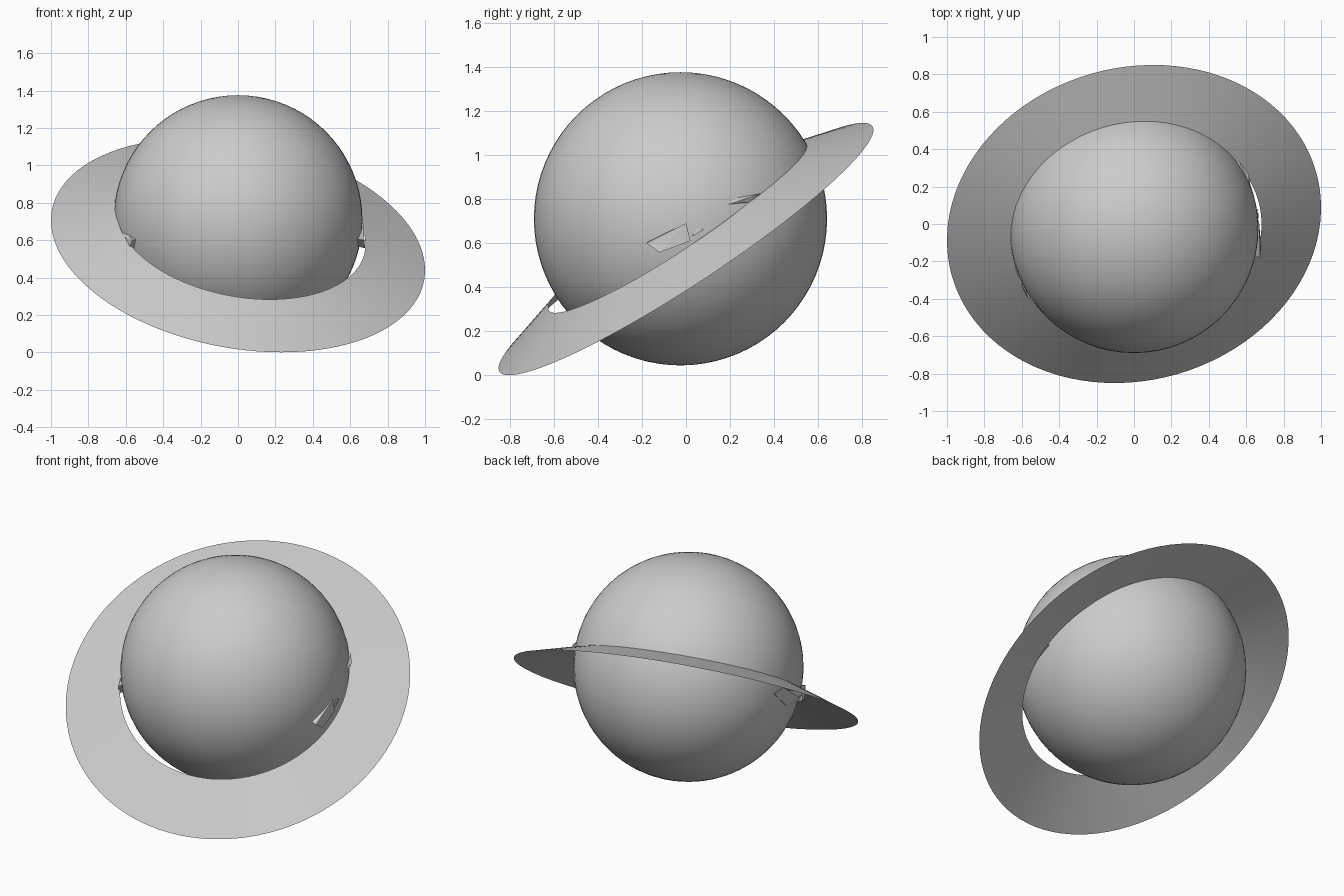
import bpy, bmesh, math
from mathutils import Vector

if "Cube" in bpy.data.objects:
    bpy.data.objects.remove(bpy.data.objects["Cube"])

grey = bpy.data.materials.new("plain grey")
grey.diffuse_color = (0.6, 0.6, 0.6, 1)
grey.use_nodes = True
grey.node_tree.nodes["Principled BSDF"].inputs["Base Color"].default_value = grey.diffuse_color

CENTRE = Vector((0, -0.025, 0.71))      # globe centre
RADIUS = 0.665


def finish(name, smooth):
    ob = bpy.context.object
    ob.name = name
    ob.data.materials.append(grey)
    if smooth:
        bpy.ops.object.shade_smooth_by_angle(angle=math.radians(35))
    return ob


def plate(name, points, lift):
    """Thin faceted chunk on the globe: rim points, a raised middle, buried base."""
    bm = bmesh.new()
    rim = [Vector(p) for p in points]
    mid = sum(rim, Vector()) / len(rim)
    mid = CENTRE + (mid - CENTRE).normalized() * lift
    top = [bm.verts.new(p) for p in rim]
    base = [bm.verts.new(CENTRE + (p - CENTRE) * 0.93) for p in rim]
    apex = bm.verts.new(mid)
    n = len(rim)
    for i in range(n):
        j = (i + 1) % n
        bm.faces.new((top[i], top[j], apex))
        bm.faces.new((top[j], top[i], base[i], base[j]))
    bm.faces.new(base[::-1])
    bmesh.ops.recalc_face_normals(bm, faces=bm.faces[:])
    me = bpy.data.meshes.new(name)
    bm.to_mesh(me)
    bm.free()
    me.materials.append(grey)
    ob = bpy.data.objects.new(name, me)
    bpy.context.collection.objects.link(ob)


# Globe
bpy.ops.mesh.primitive_uv_sphere_add(segments=64, ring_count=40, radius=RADIUS, location=CENTRE)
finish("globe", True)

# Tilted ring: a shallow open cone whose inner edge is raised
normal = Vector((0.157, -0.543, 0.825)).normalized()
rise = 0.11
bpy.ops.mesh.primitive_cone_add(vertices=96, radius1=1.0126, radius2=0.673, depth=rise,
                                end_fill_type='NOTHING',
                                location=Vector((0, 0, 0.573)) + normal * rise / 2)
bpy.context.object.rotation_mode = 'QUATERNION'
bpy.context.object.rotation_quaternion = normal.to_track_quat('Z', 'Y')
finish("ring", True)

# Small chunks poking out of the globe beside the ring
plate("right_front_chunk", [(0.675, -0.18, 0.60), (0.67, 0.0, 0.69),
                            (0.668, 0.02, 0.61), (0.68, -0.12, 0.557)], 0.682)
plate("right_middle_chunk", [(0.665, 0.03, 0.63), (0.664, 0.05, 0.67),
                             (0.662, 0.08, 0.66)], 0.672)
plate("right_back_chunk", [(0.625, 0.19, 0.775), (0.61, 0.23, 0.805),
                           (0.56, 0.34, 0.825), (0.60, 0.28, 0.785)], 0.685)
plate("left_chunk", [(-0.667, 0.06, 0.75), (-0.667, -0.03, 0.753), (-0.565, -0.40, 0.60),
                     (-0.59, -0.355, 0.53), (-0.665, -0.06, 0.627)], 0.69)

# Little knob on the left chunk
bpy.ops.mesh.primitive_uv_sphere_add(segments=12, ring_count=8, radius=0.022,
                                     location=(-0.625, -0.25, 0.59))
finish("left_knob", True)
